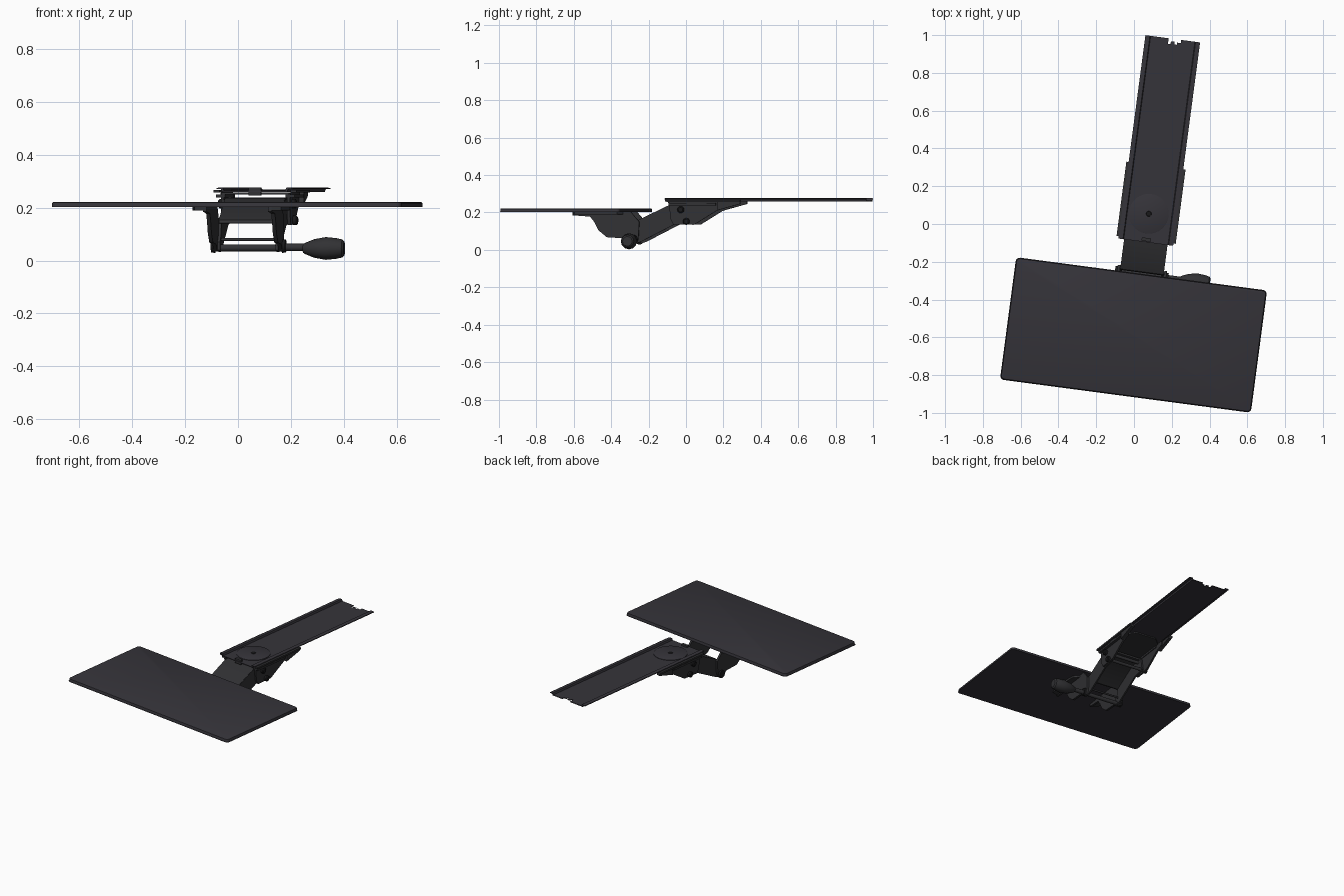
import bpy, bmesh, math
from mathutils import Matrix

if "Cube" in bpy.data.objects:
    bpy.data.objects.remove(bpy.data.objects["Cube"], do_unlink=True)

# The whole assembly is built along y, then turned slightly about z
ROOT = Matrix.Translation((0.074, -0.01, 0)) @ Matrix.Rotation(math.radians(-7.55), 4, 'Z')


def material(name, color):
    m = bpy.data.materials.new(name)
    m.use_nodes = True
    m.diffuse_color = (*color, 1)
    m.node_tree.nodes["Principled BSDF"].inputs["Base Color"].default_value = (*color, 1)
    return m


CHARCOAL = material("charcoal", (0.036, 0.034, 0.042))
STEEL = material("dark steel", (0.031, 0.031, 0.034))
BLACK = material("black", (0.01, 0.01, 0.011))


def finish(name, bm, mat):
    bmesh.ops.recalc_face_normals(bm, faces=bm.faces)
    me = bpy.data.meshes.new(name)
    bm.to_mesh(me)
    bm.free()
    me.materials.append(mat)
    ob = bpy.data.objects.new(name, me)
    bpy.context.collection.objects.link(ob)
    ob.matrix_world = ROOT
    bpy.ops.object.select_all(action='DESELECT')
    ob.select_set(True)
    bpy.context.view_layer.objects.active = ob
    bpy.ops.object.shade_smooth_by_angle(angle=math.radians(35))
    return ob


def prism(name, outline, axis, lo, hi, mat, corner=0.0, edge=0.0):
    """Extrude an outline: (y, z) points along X, (x, z) along Y, (x, y) along Z."""
    place = {'X': lambda p, t: (t, p[0], p[1]),
             'Y': lambda p, t: (p[0], t, p[1]),
             'Z': lambda p, t: (p[0], p[1], t)}[axis]
    bm = bmesh.new()
    a = [bm.verts.new(place(p, lo)) for p in outline]
    b = [bm.verts.new(place(p, hi)) for p in outline]
    bm.faces.new(a)
    bm.faces.new(b)
    n = len(a)
    for i in range(n):
        bm.faces.new((a[i], a[(i + 1) % n], b[(i + 1) % n], b[i]))
    if corner:
        sides = [bm.edges.get((a[i], b[i])) for i in range(n)]
        bmesh.ops.bevel(bm, geom=sides, offset=corner, segments=4,
                        profile=0.5, affect='EDGES')
    if edge:
        k = 'XYZ'.index(axis)
        rims = [e for e in bm.edges if abs(e.verts[0].co[k] - e.verts[1].co[k]) < 1e-6]
        bmesh.ops.bevel(bm, geom=rims, offset=edge, segments=2,
                        profile=0.5, affect='EDGES')
    return finish(name, bm, mat)


def box(name, x, y, z, mat, corner=0.0, edge=0.0):
    outline = [(x[0], y[0]), (x[1], y[0]), (x[1], y[1]), (x[0], y[1])]
    return prism(name, outline, 'Z', z[0], z[1], mat, corner, edge)


def turned(name, profile, axis, centre, mat, sides=24):
    """Closed solid of (position, radius) rings along X or Z."""
    bm = bmesh.new()
    rings = []
    for t, r in profile:
        ring = []
        for i in range(sides):
            a = 2 * math.pi * i / sides
            u, v = centre[0] + r * math.cos(a), centre[1] + r * math.sin(a)
            ring.append(bm.verts.new((t, u, v) if axis == 'X' else (u, v, t)))
        rings.append(ring)
    for p, q in zip(rings, rings[1:]):
        for i in range(sides):
            j = (i + 1) % sides
            bm.faces.new((p[i], p[j], q[j], q[i]))
    bm.faces.new(rings[0])
    bm.faces.new(rings[-1])
    return finish(name, bm, mat)


def rod(name, x0, x1, r, centre, mat=STEEL):
    return turned(name, [(x0, r), (x1, r)], 'X', centre, mat)


# Keyboard tray
box("tray", (-0.666, 0.666), (-0.905, -0.26), (0.202, 0.221), CHARCOAL, 0.018, 0.004)

# Sliding track: web with a notched rear end, stepped flanges on both sides
web = [(-0.125, -0.087), (0.125, -0.087), (0.125, 0.999), (0.045, 0.999),
       (0.045, 0.982), (0.025, 0.982), (0.025, 0.97), (0.012, 0.97), (0.012, 0.985),
       (-0.008, 0.985), (-0.008, 0.97), (-0.022, 0.97), (-0.022, 0.999), (-0.125, 0.999)]
prism("track_web", web, 'Z', 0.26, 0.265, CHARCOAL)
for s, side in ((1, "left"), (-1, "right")):
    lip = [(s * 0.118, 0.26), (s * 0.124, 0.26), (s * 0.128, 0.270), (s * 0.146, 0.270),
           (s * 0.146, 0.275), (s * 0.122, 0.277), (s * 0.118, 0.268)]
    prism(side + "_track_flange", lip, 'Y', -0.087, 0.999, CHARCOAL)
box("track_front_stop", (-0.024, 0.024), (-0.082, -0.064), (0.246, 0.277), STEEL)

# Swivel disc and its centre screw
turned("swivel_disc", [(0.264, 0.105), (0.268, 0.105), (0.269, 0.103)], 'Z',
       (-0.004, 0.064), CHARCOAL, 40)
turned("swivel_screw", [(0.268, 0.015), (0.272, 0.013)], 'Z', (-0.004, 0.064), BLACK, 16)

# Carriage that hangs below the track
deck = [(-0.13, -0.07), (0.13, -0.07), (0.15, 0.1), (0.13, 0.2), (0.07, 0.26),
        (-0.07, 0.26), (-0.13, 0.2), (-0.15, 0.1)]
prism("carriage_deck", deck, 'Z', 0.25, 0.258, STEEL, 0.01)
cheek = [(-0.065, 0.255), (0.25, 0.255), (0.25, 0.228), (0.19, 0.208), (0.075, 0.137),
         (-0.04, 0.135), (-0.056, 0.165)]
for s, side in ((1, "left"), (-1, "right")):
    box(side + "_carriage_rail", sorted((s * 0.136, s * 0.158)), (-0.075, 0.322),
        (0.257, 0.268), STEEL)
    prism(side + "_carriage_wing", [(0.2, 0.258), (0.322, 0.258), (0.322, 0.246), (0.2, 0.212)],
          'X', s * 0.128, s * 0.15, STEEL)
    prism(side + "_carriage_cheek", cheek, 'X', s * 0.12, s * 0.132, STEEL)
    for n, (y, z) in enumerate(((0.0, 0.215), (0.03, 0.152))):
        turned(f"{side}_carriage_bolt_{n + 1}",
               [(s * 0.131, 0.018), (s * 0.145, 0.018), (s * 0.15, 0.012)],
               'X', (y, z), BLACK, 16)
    box(side + "_carriage_shoulder", sorted((s * 0.115, s * 0.15)), (-0.065, 0.19),
        (0.238, 0.25), STEEL)
rod("rear_upper_pivot", -0.12, 0.12, 0.01, (0.0, 0.215))
rod("rear_lower_pivot", -0.12, 0.12, 0.01, (0.03, 0.152))

# Lift arm: sloping cover with a link plate down each side
cover = [(-0.25, 0.142), (-0.245, 0.153), (-0.075, 0.236), (0.02, 0.238),
         (0.02, 0.226), (-0.07, 0.224), (-0.24, 0.14)]
prism("arm_cover", cover, 'X', -0.114, 0.114, STEEL)
link = [(-0.24, 0.153), (-0.075, 0.234), (0.03, 0.234), (0.045, 0.145), (-0.04, 0.135),
        (-0.215, 0.045), (-0.25, 0.032), (-0.28, 0.04), (-0.28, 0.07), (-0.25, 0.1)]
for s, side in ((1, "left"), (-1, "right")):
    prism(side + "_arm_link", link, 'X', s * 0.106, s * 0.116, STEEL)

# Tray brackets with a foot flange under the tray
bracket = [(-0.585, 0.203), (-0.585, 0.185), (-0.49, 0.178), (-0.468, 0.15), (-0.445, 0.105),
           (-0.40, 0.068), (-0.31, 0.062), (-0.275, 0.035), (-0.245, 0.035), (-0.23, 0.06),
           (-0.225, 0.15), (-0.27, 0.203)]
for s, side in ((1, "left"), (-1, "right")):
    prism(side + "_tray_bracket", bracket, 'X', s * 0.117, s * 0.131, STEEL)
    foot = [(s * 0.117, -0.585), (s * 0.165, -0.57), (s * 0.185, -0.48),
            (s * 0.165, -0.34), (s * 0.117, -0.30)]
    prism(side + "_tray_foot", foot, 'Z', 0.19, 0.203, STEEL)
    turned(side + "_pivot_washer", [(s * 0.128, 0.026), (s * 0.142, 0.024)],
           'X', (-0.258, 0.055), BLACK)

# Front pivot rods, clamp shaft and tapered grip knob
rod("front_pivot_rod", -0.13, 0.13, 0.013, (-0.258, 0.048))
rod("front_stop_rod", -0.12, 0.12, 0.006, (-0.24, 0.08))
rod("clamp_shaft", 0.12, 0.225, 0.014, (-0.258, 0.05))
grip = [(0.208, 0.016), (0.215, 0.021), (0.25, 0.035), (0.295, 0.043),
        (0.335, 0.039), (0.358, 0.034), (0.365, 0.026)]
turned("grip_knob", grip, 'X', (-0.258, 0.046), STEEL, 12)
